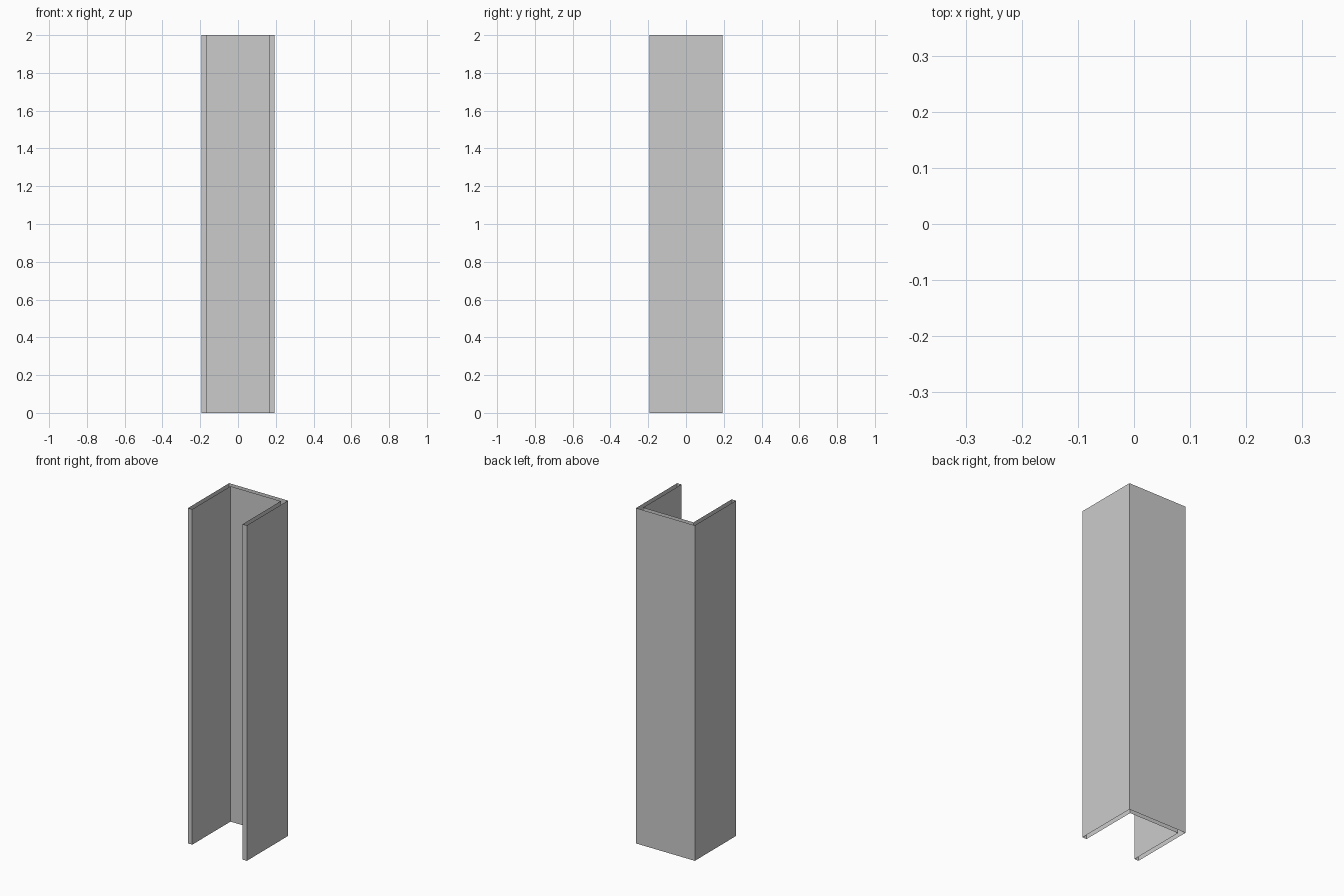
import bpy, bmesh

if "Cube" in bpy.data.objects:
    bpy.data.objects.remove(bpy.data.objects["Cube"])

H = 2.0     # height
R = 0.194   # half width and half depth
T = 0.028   # wall thickness

# U-shaped profile, open towards the front, counter-clockwise
profile = [(-R, -R), (-R + T, -R), (-R + T, R - T), (R - T, R - T),
           (R - T, -R), (R, -R), (R, R), (-R, R)]

# Channel: vertical walls only, the top and bottom rims are uncapped
bm = bmesh.new()
low = [bm.verts.new((x, y, 0)) for x, y in profile]
high = [bm.verts.new((x, y, H)) for x, y in profile]
n = len(profile)
for i in range(n):
    j = (i + 1) % n
    bm.faces.new((low[i], low[j], high[j], high[i]))

mesh = bpy.data.meshes.new("channel_post")
bm.to_mesh(mesh)
bm.free()
bpy.context.collection.objects.link(bpy.data.objects.new("channel_post", mesh))
